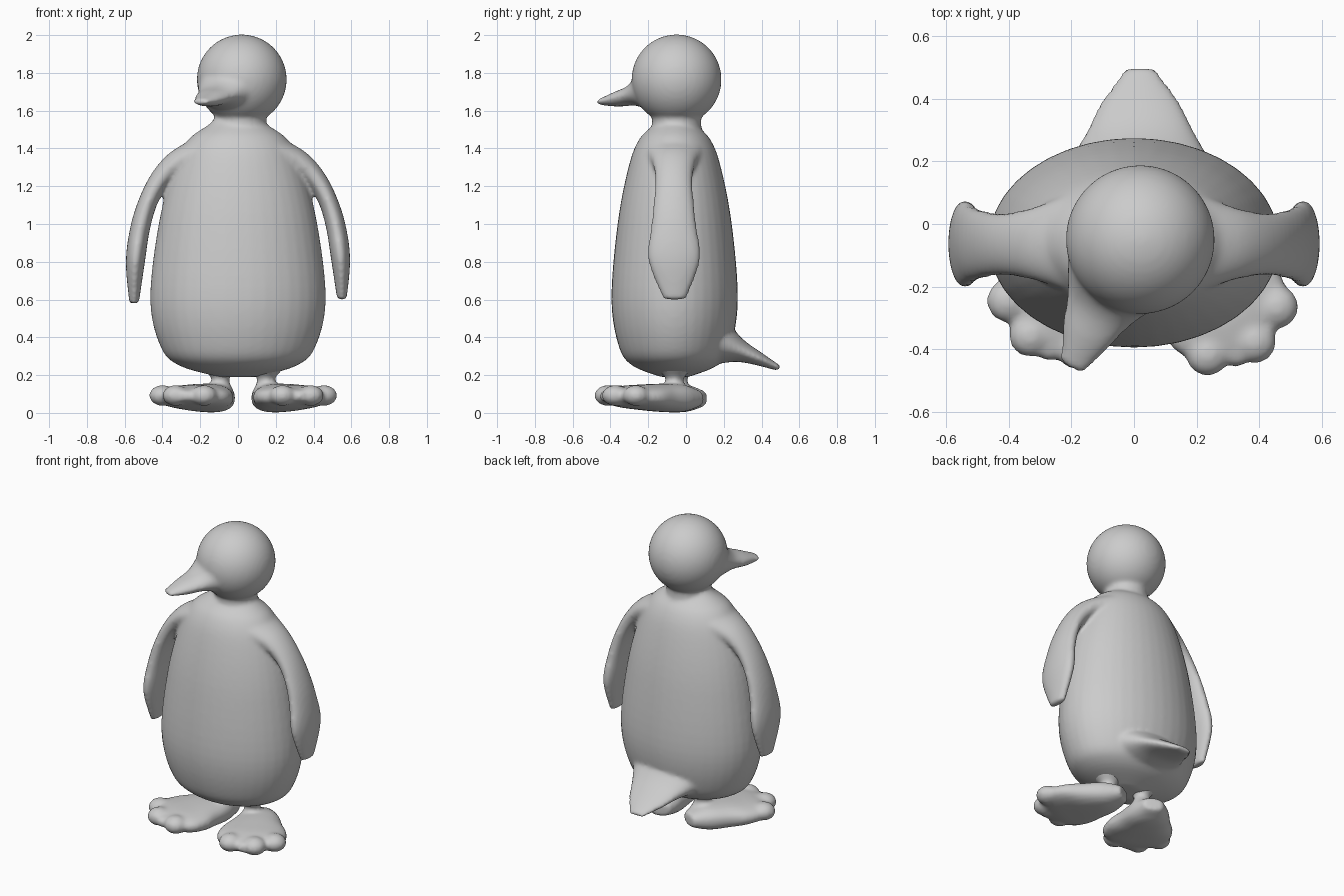
import bpy
import bmesh
import math
from mathutils import Vector, Matrix

default_cube = bpy.data.objects.get("Cube")
if default_cube:
    bpy.data.objects.remove(default_cube, do_unlink=True)

SIDES = 40
STEPS = 6


def catmull_rom(before, start, end, after, t):
    tangent_start = (end - before) / 2
    tangent_end = (after - start) / 2
    ease = t * t * (3 - 2 * t)
    leave = t * (t - 1) * (t - 1)
    arrive = t * t * (t - 1)
    return start + (end - start) * ease + tangent_start * leave + tangent_end * arrive


def smooth_rows(rows):
    """Fill in rows between the given ones along a smooth curve."""
    padded = [rows[0], *rows, rows[-1]]
    filled = []
    for group in zip(padded, padded[1:], padded[2:], padded[3:]):
        for step in range(STEPS):
            filled.append([catmull_rom(*values, step / STEPS) for values in zip(*group)])
    return filled + [rows[-1]]


def power(value, exponent):
    return math.copysign(abs(value) ** exponent, value)


def loft(bm, rows, across, roundness=2):
    """Skin rows of (x, y, z, half width, half thickness); across is the width direction."""
    across = Vector(across).normalized()
    sections = smooth_rows(rows)
    centres = [Vector(section[:3]) for section in sections]
    last = len(centres) - 1
    rings = []
    for i, (*position, width, thickness) in enumerate(sections):
        tangent = centres[min(i + 1, last)] - centres[max(i - 1, 0)]
        depth = tangent.cross(across).normalized()
        ring = []
        for k in range(SIDES):
            angle = math.tau * k / SIDES
            u = width * power(math.cos(angle), 2 / roundness)
            v = thickness * power(math.sin(angle), 2 / roundness)
            ring.append(bm.verts.new(centres[i] + across * u + depth * v))
        rings.append(ring)
    for low, high in zip(rings, rings[1:]):
        for k in range(SIDES):
            bm.faces.new((low[k - 1], low[k], high[k], high[k - 1]))
    bm.faces.new(reversed(rings[0]))
    bm.faces.new(rings[-1])


def limb(bm, start, bend, end, widths, thicknesses, across, roundness=2):
    """Loft evenly spaced sections along a curve from start to end, pulled toward bend."""
    start, bend, end = Vector(start), Vector(bend), Vector(end)
    rows = []
    for i, (width, thickness) in enumerate(zip(widths, thicknesses)):
        t = i / (len(widths) - 1)
        point = start.lerp(bend, t).lerp(bend.lerp(end, t), t)
        rows.append([*point, width, thickness])
    loft(bm, rows, across, roundness)


def ellipsoid(bm, centre, radii):
    matrix = Matrix.Translation(centre) @ Matrix.Diagonal((*radii, 1))
    bmesh.ops.create_uvsphere(bm, u_segments=48, v_segments=32, radius=1, matrix=matrix)


def finish(bm, name):
    """Turn overlapping volumes into one softly blended skin."""
    bmesh.ops.recalc_face_normals(bm, faces=bm.faces)
    mesh = bpy.data.meshes.new(name)
    bm.to_mesh(mesh)
    bm.free()
    obj = bpy.data.objects.new(name, mesh)
    bpy.context.collection.objects.link(obj)
    remesh = obj.modifiers.new("Blend", "REMESH")
    remesh.mode = "VOXEL"
    remesh.voxel_size = 0.013
    remesh.use_smooth_shade = True
    soften = obj.modifiers.new("Soften", "SMOOTH")
    soften.factor = 0.5
    soften.iterations = 7


# Torso: half width at each height, with a constant flattening front to back
body = bmesh.new()
outline = [(0.19, 0.1), (0.25, 0.31), (0.35, 0.41), (0.6, 0.465), (1, 0.42),
           (1.3, 0.34), (1.45, 0.26), (1.55, 0.13), (1.65, 0.13)]
loft(body, [(0, -0.06, z, width, width * 0.72) for z, width in outline], (1, 0, 0))

# Neck and head
neck_radii = [0.14, 0.13, 0.13]
limb(body, (0.02, -0.05, 1.45), (0.02, -0.05, 1.53), (0.02, -0.05, 1.6),
     neck_radii, neck_radii, (1, 0, 0))
ellipsoid(body, (0.02, -0.05, 1.765), (0.238, 0.238, 0.238))

# Beak, turned toward the right
limb(body, (0, -0.08, 1.75), (-0.12, -0.27, 1.67), (-0.2, -0.46, 1.645),
     [0.22, 0.17, 0.115, 0.08, 0.04], [0.18, 0.13, 0.06, 0.04, 0.015], (2, -1, 0))

# Tail
limb(body, (0.02, 0.1, 0.39), (0.02, 0.28, 0.34), (0.02, 0.495, 0.235),
     [0.28, 0.23, 0.175, 0.125, 0.05], [0.15, 0.11, 0.06, 0.035, 0.015], (1, 0, 0))

# Wings, the right one hanging slightly lower
for side, tip_height in ((1, 0.6), (-1, 0.58)):
    limb(body, (side * 0.22, -0.06, 1.37), (side * 0.56, -0.07, 1.28),
         (side * 0.55, -0.06, tip_height),
         [0.15, 0.115, 0.1, 0.105, 0.12, 0.138, 0.06],
         [0.08, 0.066, 0.055, 0.05, 0.052, 0.05, 0.025], (0, 1, 0))
finish(body, "body")

# Feet with toes and ankles, the right one set closer in and further back
ankle_radii = [0.08, 0.06, 0.047, 0.08, 0.12]
for name, side, origin in (("left_foot", 1, Vector((0, 0, 0))),
                           ("right_foot", -1, Vector((0.055, 0.02, 0)))):
    def place(x, y, z):
        return origin + Vector((side * x, y, z))

    foot = bmesh.new()
    limb(foot, place(0.135, 0.07, 0.075), place(0.24, -0.16, 0.08), place(0.365, -0.44, 0.09),
         [0.06, 0.12, 0.16, 0.205, 0.19, 0.04],
         [0.04, 0.072, 0.075, 0.068, 0.056, 0.025], (2, side, 0), 2.4)
    limb(foot, place(0.15, -0.06, 0.1), place(0.15, -0.06, 0.18), place(0.145, -0.06, 0.26),
         ankle_radii, ankle_radii, (1, 0, 0))
    for x, y in ((0.455, -0.265), (0.385, -0.375), (0.235, -0.415)):
        ellipsoid(foot, place(x, y, 0.092), (0.07, 0.07, 0.055))
    finish(foot, name)
